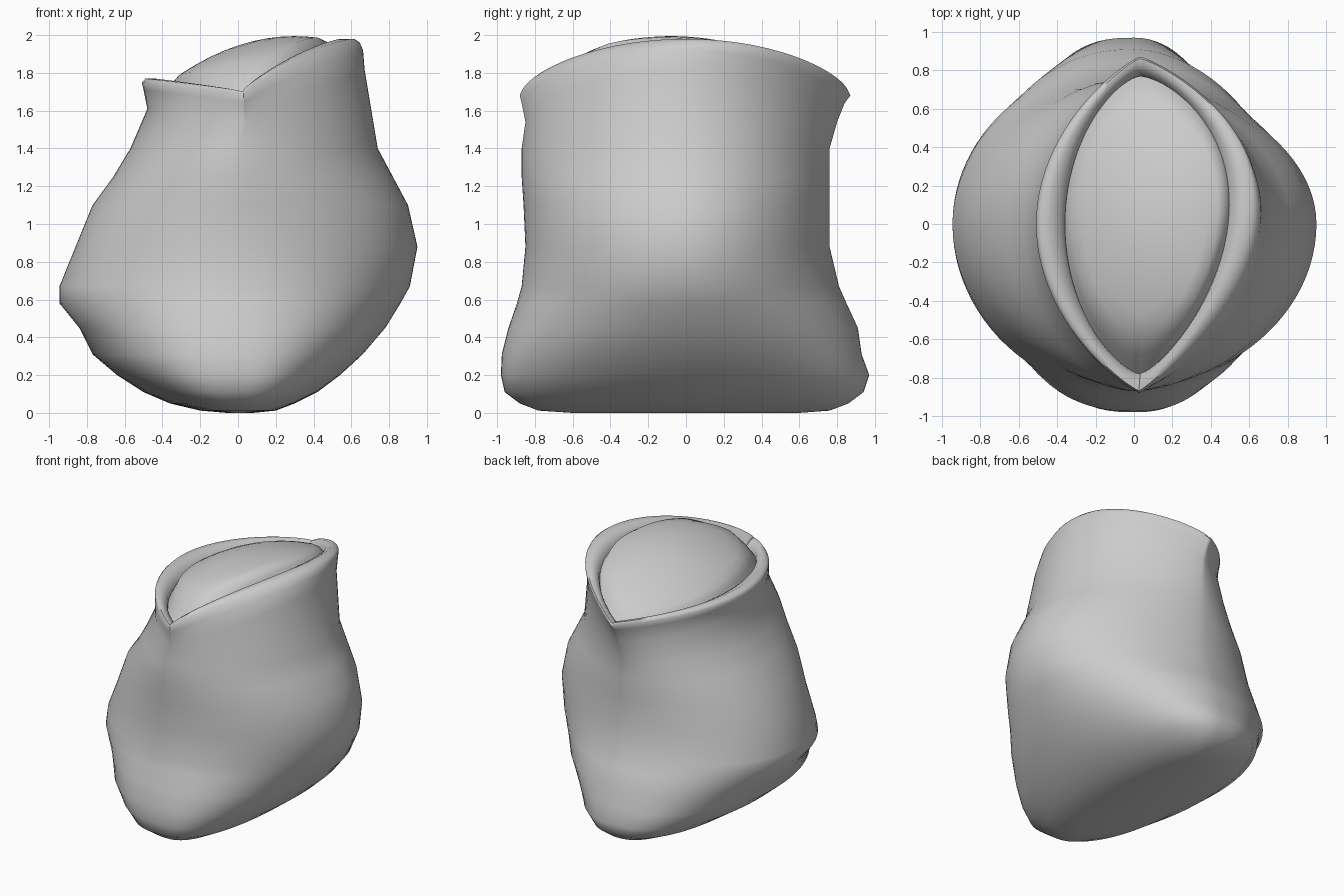
import bpy, bmesh, math

if "Cube" in bpy.data.objects:
    bpy.data.objects.remove(bpy.data.objects["Cube"])

N = 96            # points around the sack


def material(name, rgb):
    m = bpy.data.materials.new(name)
    m.diffuse_color = (*rgb, 1)
    m.use_nodes = True
    m.node_tree.nodes["Principled BSDF"].inputs["Base Color"].default_value = m.diffuse_color
    return m


cloth = material("grey cloth", (0.6, 0.6, 0.6))


def rim_height(c):
    """Rim is high on the right, low at the front and back corners."""
    return 1.70 + (0.28 if c > 0 else 0.07) * abs(c) ** 1.35


def ring(bm, x0, x1, y0, y1, p, zfun, skew=0.0):
    """Lens-shaped loop; p = 0.5 is an ellipse, 1 is pointed at the ends.
    The right half is skewed towards the back by skew."""
    out = []
    for i in range(N):
        a = 2 * math.pi * i / N
        c, s = math.cos(a), math.sin(a)
        mid = 0.03 if p > 0.6 else 0.0
        q = p + (0.1 if c > 0 and s > 0 and p < 0.6 else 0)   # slimmer back right
        x = mid + ((x1 - mid) if c > 0 else (x0 - mid)) * abs(c) ** (2 * q)
        if c > 0:
            x *= 1 + skew * s
        y = (y1 if s > 0 else -y0) * s
        out.append(bm.verts.new((x, y, zfun(x, y, c))))
    return out


def loft(bm, rings):
    for a, b in zip(rings, rings[1:]):
        for i in range(N):
            j = (i + 1) % N
            bm.faces.new((a[i], a[j], b[j], b[i]))


def finish(bm, name):
    bmesh.ops.recalc_face_normals(bm, faces=bm.faces)
    me = bpy.data.meshes.new(name)
    bm.to_mesh(me)
    bm.free()
    ob = bpy.data.objects.new(name, me)
    bpy.context.collection.objects.link(ob)
    me.materials.append(cloth)
    bpy.context.view_layer.objects.active = ob
    ob.select_set(True)
    bpy.ops.object.shade_smooth_by_angle(angle=math.radians(60))
    ob.select_set(False)


# Sack body: z, left, right, front, back, pointedness
body = [
    (0.00, -0.06, 0.08, -0.60, 0.60, 0.40),
    (0.012, -0.20, 0.20, -0.78, 0.76, 0.40),
    (0.05, -0.36, 0.30, -0.88, 0.86, 0.38),
    (0.11, -0.50, 0.42, -0.96, 0.94, 0.36),
    (0.20, -0.64, 0.54, -0.98, 0.97, 0.38),
    (0.31, -0.77, 0.66, -0.975, 0.93, 0.42),
    (0.45, -0.84, 0.78, -0.94, 0.91, 0.46),
    (0.58, -0.945, 0.86, -0.895, 0.85, 0.51),
    (0.67, -0.945, 0.91, -0.87, 0.81, 0.53),
    (0.88, -0.86, 0.95, -0.85, 0.76, 0.53),
    (1.10, -0.77, 0.90, -0.86, 0.76, 0.54),
    (1.25, -0.66, 0.82, -0.87, 0.76, 0.56),
    (1.40, -0.57, 0.74, -0.87, 0.76, 0.59),
]
# Rolled rim: offset from the rim line, then as above, plus skew
upper = [
    (-0.16, -0.48, 0.67, -0.85, 0.80, 0.68, 0.02),
    (-0.06, -0.50, 0.66, -0.87, 0.84, 0.78, 0.10),
    (-0.02, -0.51, 0.64, -0.88, 0.87, 0.84, 0.18),
    (0.00, -0.49, 0.61, -0.87, 0.86, 0.85, 0.24),
    (0.00, -0.44, 0.55, -0.84, 0.83, 0.82, 0.24),
    (-0.03, -0.38, 0.50, -0.79, 0.79, 0.74, 0.20),
    (-0.10, -0.35, 0.48, -0.77, 0.76, 0.68, 0.18),
    (-0.22, -0.35, 0.48, -0.76, 0.75, 0.68, 0.18),
]

bm = bmesh.new()
rings = [ring(bm, l, r, f, b, p, lambda x, y, c, z=z: z) for z, l, r, f, b, p in body]
rings += [ring(bm, l, r, f, b, p, lambda x, y, c, d=d: rim_height(c) + d, k)
          for d, l, r, f, b, p, k in upper]
loft(bm, rings)
bm.faces.new(rings[0])
finish(bm, "sack")

# Heaped contents: tilted dome filling the mouth
bm = bmesh.new()
dome = []
for k in [1, 0.95, 0.88, 0.75, 0.6, 0.45, 0.3, 0.15, 0.05]:
    def height(x, y, c, k=k):
        z = 1.945 + 0.33 * x - 0.55 * x * x - 0.36 * (y + 0.08) ** 2
        limit = rim_height(c) - 0.06 + 0.9 * (1 - k)
        return min(z, limit, 2.0)
    dome.append(ring(bm, 0.03 - 0.39 * k, 0.03 + 0.46 * k, -0.78 * k, 0.77 * k,
                     0.61 + 0.07 * k, height, 0.18 * k))
loft(bm, dome)
bm.faces.new(dome[-1])
finish(bm, "contents")
